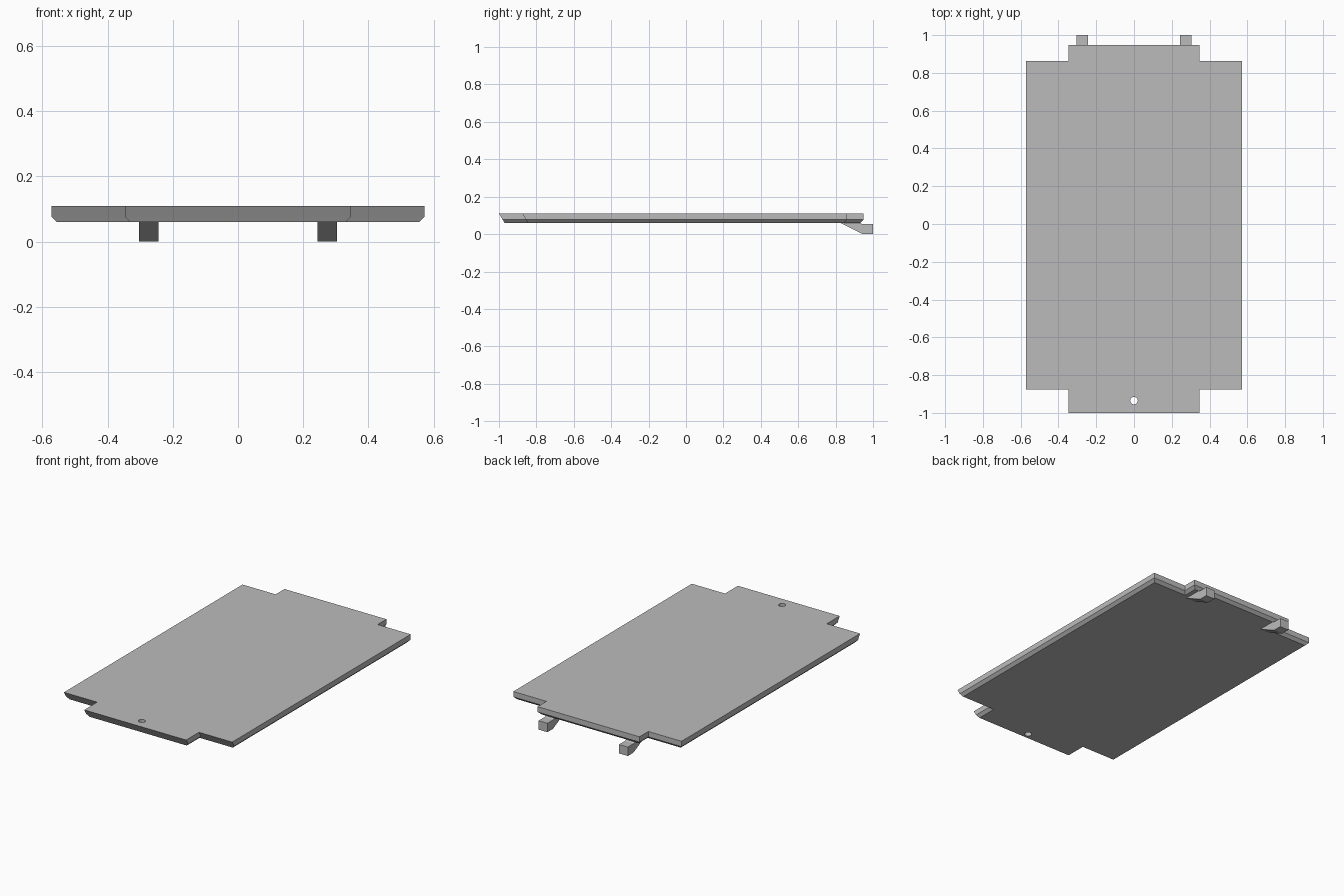
import bpy
import bmesh

cube = bpy.data.objects.get("Cube")
if cube:
    bpy.data.objects.remove(cube, do_unlink=True)

grey = bpy.data.materials.new("plain grey")
grey.use_nodes = True
COLOUR = (0.5, 0.5, 0.5, 1)
grey.diffuse_color = COLOUR
grey.node_tree.nodes["Principled BSDF"].inputs["Base Color"].default_value = COLOUR


def loft(name, rings):
    """Closed flat-shaded solid through rings of equal point count."""
    bm = bmesh.new()
    loops = [[bm.verts.new(p) for p in ring] for ring in rings]
    bm.faces.new(loops[0])
    bm.faces.new(loops[-1])
    n = len(loops[0])
    for a, b in zip(loops, loops[1:]):
        for i in range(n):
            j = (i + 1) % n
            bm.faces.new((a[i], a[j], b[j], b[i]))
    bmesh.ops.recalc_face_normals(bm, faces=bm.faces)
    mesh = bpy.data.meshes.new(name)
    bm.to_mesh(mesh)
    bm.free()
    mesh.materials.append(grey)
    obj = bpy.data.objects.new(name, mesh)
    bpy.context.collection.objects.link(obj)
    return obj


def cover_ring(z, inset, front):
    """Notched outline: sides and back move in by inset, front edges by front."""
    wide, tab = 0.573 - inset, 0.347 - inset
    half = [(tab, front - 1.0), (tab, front - 0.875), (wide, front - 0.875),
            (wide, 0.862 - inset), (tab, 0.862 - inset), (tab, 0.948 - inset)]
    outline = half + [(-x, y) for x, y in reversed(half)]
    return [(x, y, z) for x, y in outline]


# Cover plate with chamfered lower edges and raked front edges
plate = loft("cover_plate", [cover_ring(0.06, 0.017, 0.03),
                             cover_ring(0.077, 0, 0.02),
                             cover_ring(0.11, 0, 0)])

# Screw hole through the front tab
bpy.ops.mesh.primitive_cylinder_add(vertices=24, radius=0.02, depth=0.3,
                                    location=(0, -0.935, 0.085))
cutter = bpy.context.object
cutter.name = "screw_hole_cutter"
cutter.hide_render = True
cutter.data.materials.append(grey)
hole = plate.modifiers.new("screw_hole", "BOOLEAN")
hole.operation = "DIFFERENCE"
hole.solver = "EXACT"
hole.object = cutter
bpy.context.view_layer.objects.active = plate
bpy.ops.object.modifier_apply(modifier=hole.name)
bpy.data.objects.remove(cutter, do_unlink=True)

# Retaining hooks under the back edge
hook_profile = [(0.82, 0.062), (0.945, 0), (1.0, 0),
                (1.0, 0.055), (0.94, 0.055), (0.925, 0.062)]
for name, x in (("left_hook", 0.274), ("right_hook", -0.274)):
    loft(name, [[(x + dx, y, z) for y, z in hook_profile]
                for dx in (-0.03, 0.03)])
